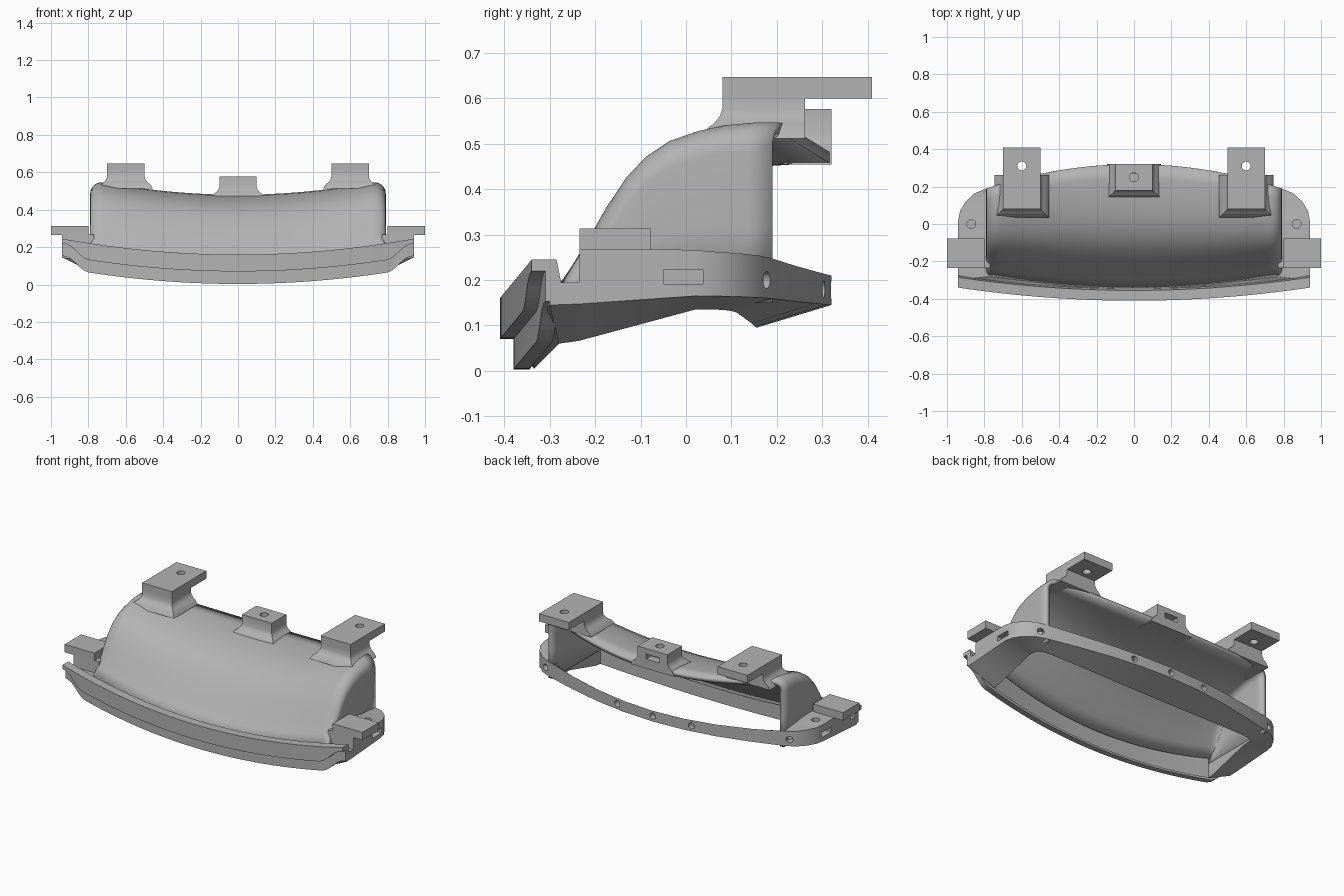
import bpy, bmesh, math
from mathutils import Matrix

cube = bpy.data.objects.get("Cube")
if cube:
    bpy.data.objects.remove(cube, do_unlink=True)

grey = bpy.data.materials.new("plain grey")
grey.use_nodes = True
grey.diffuse_color = (0.45, 0.45, 0.45, 1)
grey.node_tree.nodes["Principled BSDF"].inputs["Base Color"].default_value = (0.45, 0.45, 0.45, 1)


def finish(name, bm, closed=True, angle=35):
    if closed:
        bmesh.ops.recalc_face_normals(bm, faces=bm.faces)
    me = bpy.data.meshes.new(name)
    bm.to_mesh(me)
    bm.free()
    me.materials.append(grey)
    me.shade_smooth()
    me.set_sharp_from_angle(angle=math.radians(angle))
    ob = bpy.data.objects.new(name, me)
    bpy.context.collection.objects.link(ob)
    return ob


def loft(rows, ring=False, loop=True, caps=True):
    """Skin rows of points; ring joins last row to first, loop closes each row."""
    bm = bmesh.new()
    vs = [[bm.verts.new(p) for p in r] for r in rows]
    n, m = len(rows), len(rows[0])
    for i in range(n if ring else n - 1):
        a, b = vs[i], vs[(i + 1) % n]
        for j in range(m if loop else m - 1):
            k = (j + 1) % m
            bm.faces.new((a[j], a[k], b[k], b[j]))
    if caps and not ring:
        bm.faces.new(vs[0])
        bm.faces.new(vs[-1])
    return bm


def add_box(bm, x0, x1, y0, y1, z0, z1):
    mat = Matrix.Translation(((x0 + x1) / 2, (y0 + y1) / 2, (z0 + z1) / 2))
    mat = mat @ Matrix.Diagonal((x1 - x0, y1 - y0, z1 - z0, 1))
    bmesh.ops.create_cube(bm, size=1, matrix=mat)


def add_rod(bm, pos, r, depth, rot=Matrix.Identity(4)):
    bmesh.ops.create_cone(bm, cap_ends=True, segments=20, radius1=r, radius2=r,
                          depth=depth, matrix=Matrix.Translation(pos) @ rot)


def cut(ob, bm):
    tool = finish("cutter", bm)
    tool.hide_render = True
    mod = ob.modifiers.new("holes", "BOOLEAN")
    mod.object = tool
    mod.solver = "EXACT"
    bpy.context.view_layer.objects.active = ob
    bpy.ops.object.modifier_apply(modifier=mod.name)
    bpy.data.objects.remove(tool, do_unlink=True)
    ob.data.set_sharp_from_angle(angle=math.radians(35))


# Hood: curved arch sections running from the front edge to the rear mouth
W = 0.79
profile = [(-.275, .19), (-.24, .247), (-.21, .3), (-.17, .376), (-.13, .44), (-.09, .485),
           (-.04, .52), (.02, .542), (.08, .555), (.135, .56), (.19, .56)]
rows = []
for y, z in profile:
    base = 0.15
    r = min(0.075, (z - base) / 2)
    half = [(W, base), (W, (base + z - r) / 2)]
    for k in range(7):
        a = math.radians(15 * k)
        half.append((W - r + r * math.cos(a), z - r + r * math.sin(a)))
    inner = W - r
    half += [(inner * (1 - k / 10), z) for k in range(1, 11)]
    section = half + [(-x, h) for x, h in reversed(half[:-1])]
    shift = -0.07 + 0.2 * (y + 0.275) / 0.465
    rows.append([(x, y + shift * (1 - (x / W) ** 2), h - 0.08 * (1 - (x / W) ** 2))
                 for x, h in section])
bm = loft(rows, loop=False, caps=False)
bm.normal_update()
if max(bm.faces, key=lambda f: abs(f.normal.z)).normal.z < 0:
    bmesh.ops.reverse_faces(bm, faces=bm.faces)
hood = finish("hood_shell", bm, closed=False, angle=45)
shell = hood.modifiers.new("wall", "SOLIDIFY")
shell.thickness = 0.025
shell.offset = -1

# Flange ring: front, side and rear stations of one half, then mirrored
half = []


def station(o, zt, zb, i, zib, it, zit):
    half.append([(*o, zt), (*o, zb), (*i, zib), (*it, zit)])


for k in range(11):
    u = k / 10
    q = u * u
    i = (0.77 * u, -0.335 + 0.055 * q)
    station((0.94 * u, -0.37 + 0.07 * q), .11 + .085 * q, .05 + .095 * q,
            i, .005 + .055 * q, i, .11 + .085 * q)
for y, zt in [(-.236, .195), (-.234, .268), (-.15, .268), (-.06, .268), (.02, .266)]:
    t = (y + 0.24) / 0.26
    station((.94, y), zt, .147 + .018 * t, (.77, y), .065 + .07 * t, (.77, y), zt)
outer = [(.93, .07), (.9, .12), (.85, .165), (.79, .19), (.6, .24), (.4, .283), (.2, .31), (0, .32)]
inner = [(.77, .05), (.765, .08), (.74, .1), (.7, .112), (.55, .13), (.37, .145), (.19, .152), (0, .155)]
for o, i in zip(outer, inner):
    q = (o[0] / 0.94) ** 2
    station(o, .21 + .053 * q, .145 + .02 * q, i, .095 + .04 * (i[0] / .77) ** 2,
            (min(o[0], .77), o[1] - .008), .205 + .053 * q)
mirrored = [[(-x, y, z) for x, y, z in r] for r in reversed(half[1:-1])]
flange = finish("flange_ring", loft(half + mirrored, ring=True))

# Screw holes in the rear band, side slots and pad holes
bm = bmesh.new()
turn = Matrix.Rotation(math.pi / 2, 4, "X")
for x, y, z, yaw in [(0, .32, .178, 0), (.25, .306, .18, 8), (.82, .178, .2, 38)]:
    for s in ([1, -1] if x else [1]):
        spin = Matrix.Rotation(math.radians(-yaw * s), 4, "Z")
        add_rod(bm, (s * x, y, z), 0.019, 0.07, spin @ turn)
for s in (1, -1):
    add_box(bm, s * .94 - .04, s * .94 + .04, -.05, .037, .191, .222)
    add_rod(bm, (s * .87, 0, .27), 0.024, 0.08)
cut(flange, bm)

# Front lip: stepped bar bowed along its length, with raised ends
section = [(-.41, .07, 1), (-.41, .16, 0), (-.355, .16, 0), (-.345, .11, 0),
           (-.345, .003, 1), (-.38, .003, 1), (-.38, .07, 1)]
rows = []
for k in range(-40, 41):
    u = k / 40
    e = min(1, max(0, (abs(u) * 0.94 - 0.8) / 0.12))
    e = 0.065 * e * e * (3 - 2 * e)
    rows.append([(0.94 * u, y + .07 * u * u, z + .085 * u * u + e * f) for y, z, f in section])
finish("front_lip", loft(rows))


# Mounting feet: blocks that flare out where they meet the hood
def foot(name, x0, x1, y0, y1, levels):
    rows = [[(x0 - g, y0 - g, z), (x1 + g, y0 - g, z), (x1 + g, y1, z), (x0 - g, y1, z)]
            for z, g in levels]
    return finish(name, loft(rows))


for s, side in ((1, "left"), (-1, "right")):
    c = 0.6 * s
    foot(side + "_top_foot", c - .1, c + .1, .08, .262,
         [(.61, 0), (.575, 0), (.56, .006), (.545, .018), (.535, .032), (.512, .045)])
    bm = bmesh.new()
    add_box(bm, c - .1, c + .1, .08, .41, .6, .647)
    tab = finish(side + "_top_tab", bm)
    bm = bmesh.new()
    add_rod(bm, (c, .31, .62), 0.024, 0.2)
    cut(tab, bm)
    # Side blocks overhanging the flange
    bm = bmesh.new()
    add_box(bm, s * .9 - .1, s * .9 + .1, -.235, -.078, .266, .314)
    finish(side + "_side_block", bm)

mid = foot("centre_foot", -.1, .1, .18, .32,
           [(.577, 0), (.52, 0), (.505, .006), (.492, .018), (.482, .032), (.455, .045)])
bm = bmesh.new()
add_rod(bm, (0, .25, .57), 0.024, 0.08)
add_box(bm, -.045, .045, .27, .36, .512, .543)
cut(mid, bm)
